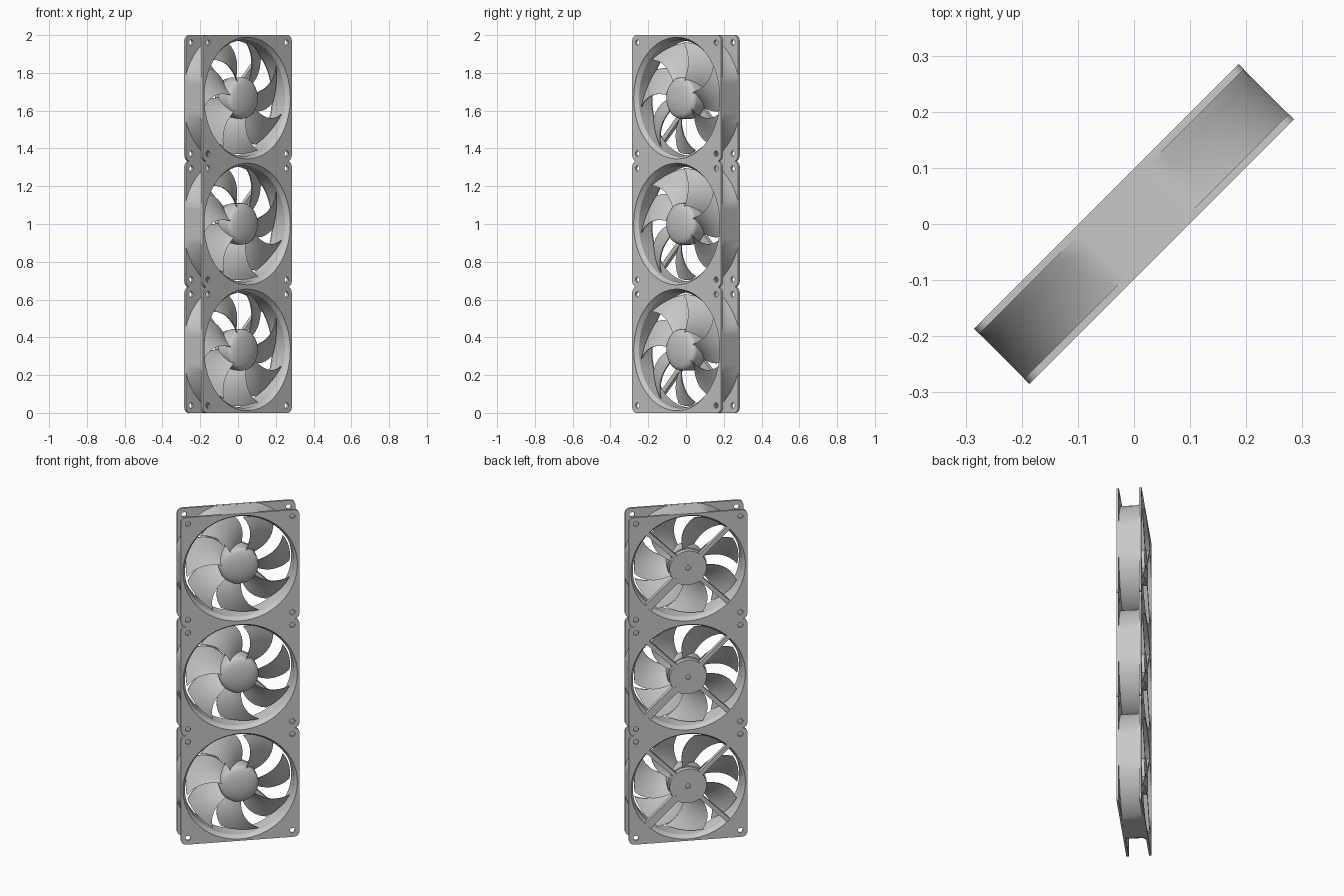
import bpy, bmesh, math
from mathutils import Matrix, Vector

if "Cube" in bpy.data.objects:
    bpy.data.objects.remove(bpy.data.objects["Cube"])

H = 1 / 3            # half side of one square fan
D = 0.0695           # half depth
TURN = Matrix.Rotation(math.radians(45), 4, 'Z')

grey = bpy.data.materials.new("light_grey")
grey.diffuse_color = (0.58, 0.58, 0.57, 1)
grey.use_nodes = True
grey.node_tree.nodes["Principled BSDF"].inputs["Base Color"].default_value = grey.diffuse_color


def finish(name, bm):
    bmesh.ops.remove_doubles(bm, verts=bm.verts, dist=1e-5)
    bmesh.ops.recalc_face_normals(bm, faces=bm.faces)
    me = bpy.data.meshes.new(name)
    bm.to_mesh(me)
    bm.free()
    ob = bpy.data.objects.new(name, me)
    bpy.context.collection.objects.link(ob)
    return ob


def lathe(name, profile, closed=False, clip=None, n=96):
    """Spin (radius, depth) points about the fan axis, optionally clipped to a square."""
    bm = bmesh.new()
    rings = []
    for i in range(n):
        a = 2 * math.pi * i / n
        c, s = math.cos(a), math.sin(a)
        top = clip / max(abs(c), abs(s)) if clip else 9
        rings.append([bm.verts.new((min(r, top) * c, y, min(r, top) * s)) for r, y in profile])
    m = len(profile)
    for i in range(n):
        p, q = rings[i], rings[(i + 1) % n]
        for j in range(m if closed else m - 1):
            k = (j + 1) % m
            loop = [p[j], p[k], q[k], q[j]]
            if profile[j][0] == 0:
                loop = [p[j], p[k], q[k]]
            elif profile[k][0] == 0:
                loop = [p[j], p[k], q[j]]
            bm.faces.new(loop)
    return finish(name, bm)


def circle(cx, cy, r, n):
    return [(cx + r * math.cos(2 * math.pi * i / n), cy + r * math.sin(2 * math.pi * i / n))
            for i in range(n)]


def plate(name, y, thick):
    """Square flange with rounded corners, big bore and four screw holes."""
    cr, e = 0.03, H - 0.03
    outer = []
    for k, (sx, sy) in enumerate([(1, 1), (-1, 1), (-1, -1), (1, -1)]):
        for i in range(7):
            a = math.radians(90 * k + 15 * i)
            outer.append((sx * e + cr * math.cos(a), sy * e + cr * math.sin(a)))
    loops = [outer, circle(0, 0, 0.322, 96)]
    loops += [circle(sx * 0.294, sy * 0.294, 0.015, 16) for sx in (-1, 1) for sy in (-1, 1)]
    cu = bpy.data.curves.new(name, 'CURVE')
    cu.dimensions = '2D'
    cu.fill_mode = 'BOTH'
    cu.extrude = thick / 2
    for pts in loops:
        sp = cu.splines.new('POLY')
        sp.points.add(len(pts) - 1)
        for p, (x, z) in zip(sp.points, pts):
            p.co = (x, z, 0, 1)
        sp.use_cyclic_u = True
    tmp = bpy.data.objects.new(name + "_curve", cu)
    bpy.context.collection.objects.link(tmp)
    dg = bpy.context.evaluated_depsgraph_get()
    bm = bmesh.new()
    bm.from_mesh(bpy.data.meshes.new_from_object(tmp.evaluated_get(dg)))
    bpy.data.objects.remove(tmp)
    bm.transform(Matrix.Translation((0, y, 0)) @ Matrix.Rotation(math.pi / 2, 4, 'X'))
    return finish(name, bm)


def blades():
    """Seven swept, pitched blades; the counter-clockwise edge leans to the front."""
    bm = bmesh.new()
    nr, nc, th = 8, 8, 0.007
    for b in range(7):
        grid = {}
        for i in range(nr + 1):
            t = i / nr
            r = 0.1 + 0.197 * t
            mid = math.radians(252 + 20 * t * t + b * 360 / 7)
            wide = math.radians(44 - 5 * t)
            for j in range(nc + 1):
                s = j / nc - 0.5
                a = mid + s * wide
                y = -0.004 - s * (0.088 - 0.012 * t) + 0.016 * (0.25 - s * s)
                for k in (0, 1):
                    grid[i, j, k] = bm.verts.new((r * math.cos(a), y + k * th, r * math.sin(a)))
        quad = lambda *ks: bm.faces.new([grid[k] for k in ks])
        for i in range(nr):
            for j in range(nc):
                for k in (0, 1):
                    quad((i, j, k), (i + 1, j, k), (i + 1, j + 1, k), (i, j + 1, k))
            for j in (0, nc):
                quad((i, j, 0), (i + 1, j, 0), (i + 1, j, 1), (i, j, 1))
        for j in range(nc):
            for i in (0, nr):
                quad((i, j, 0), (i, j + 1, 0), (i, j + 1, 1), (i, j, 1))
    return finish("blades", bm)


def struts():
    """Four diagonal rear arms; the one that carries the cable is wider."""
    bm = bmesh.new()
    for deg, w in ((45, 0.024), (135, 0.024), (225, 0.024), (315, 0.045)):
        m = (Matrix.Rotation(math.radians(-deg), 4, 'Y')
             @ Matrix.Translation((0.207, 0.057, 0))
             @ Matrix.Diagonal((0.236, 0.024, w, 1)))
        bmesh.ops.create_cube(bm, size=1, matrix=m)
    return finish("rear_struts", bm)


parts = [
    plate("front_flange", -D + 0.0065, 0.013),
    plate("rear_flange", D - 0.0065, 0.013),
    # duct between the flanges: round outside, cut flat by the square
    lathe("duct", [(0.345, -D + 0.008), (0.345, 0.035), (0.356, 0.058), (0.356, D - 0.008),
                   (0.323, D - 0.001), (0.307, 0.045), (0.307, -0.045), (0.323, -D + 0.001)],
          closed=True, clip=H - 0.0005, n=144),
    # domed hub cap
    lathe("hub", [(0, -0.066), (0.03, -0.065), (0.06, -0.061), (0.085, -0.055), (0.1, -0.048),
                  (0.108, -0.039), (0.11, -0.03), (0.11, 0.036), (0.095, 0.036), (0, 0.036)], n=64),
    # motor base with a small bearing recess at the back
    lathe("motor_base", [(0, 0.04), (0.104, 0.04), (0.104, D - 0.001), (0.014, D - 0.001),
                         (0.014, 0.06), (0, 0.06)], n=64),
    blades(),
    struts(),
]

# smooth shading with sharp edges, one colour for everything
for ob in parts:
    ob.data.materials.clear()
    ob.data.materials.append(grey)
    for f in ob.data.polygons:
        f.material_index = 0
    ob.select_set(True)
bpy.context.view_layer.objects.active = parts[0]
bpy.ops.object.shade_smooth_by_angle(angle=math.radians(30))

# stack three fans, turned 45 degrees
for i, level in enumerate(("lower", "middle", "upper")):
    place = TURN @ Matrix.Translation((0, 0, H + 2 * H * i))
    for ob in parts:
        o = ob if i == 0 else ob.copy()
        if i:
            bpy.context.collection.objects.link(o)
        o.name = level + "_" + ob.data.name
        o.matrix_world = place
